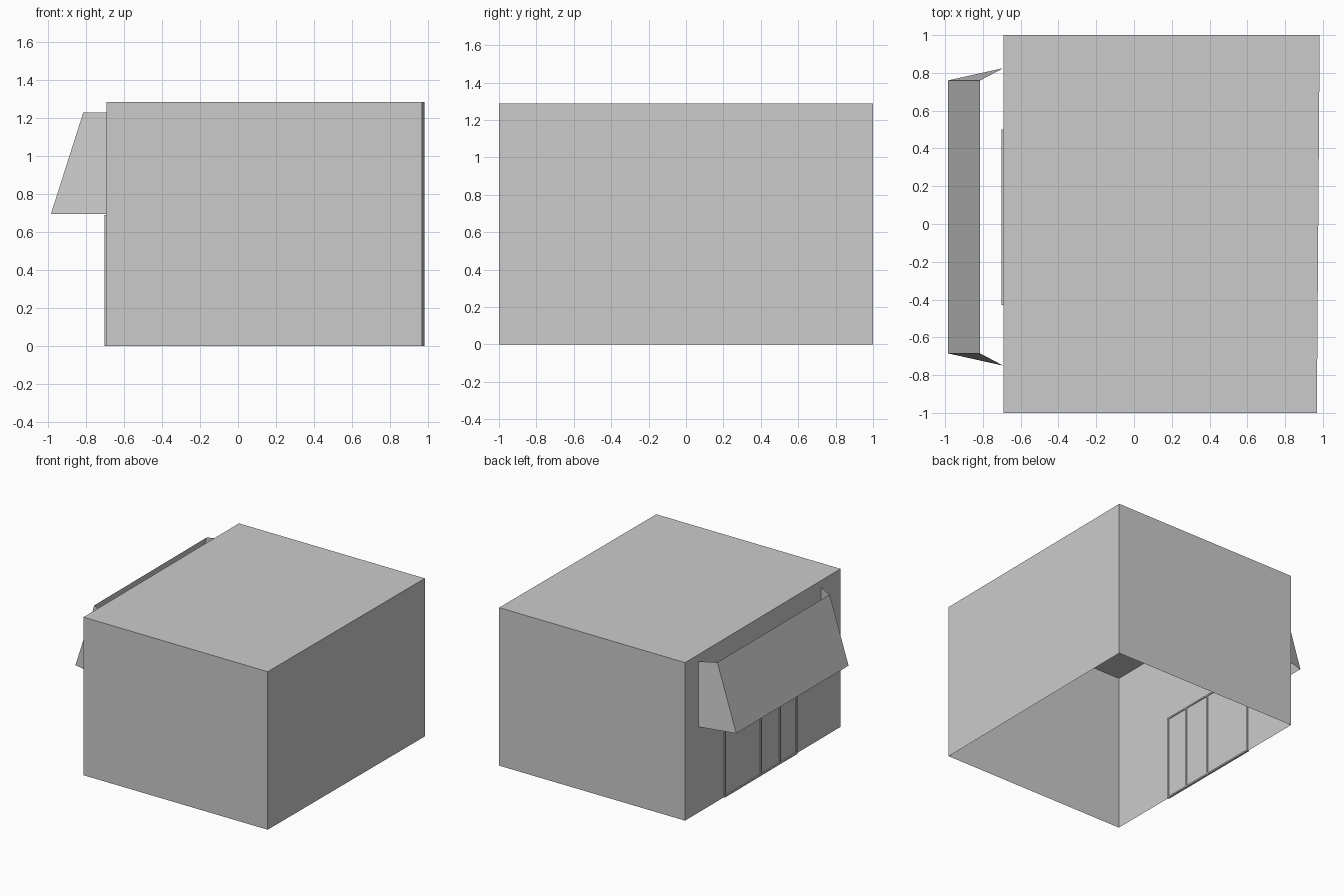
import bpy, bmesh

if "Cube" in bpy.data.objects:
    bpy.data.objects.remove(bpy.data.objects["Cube"])

WALL_X, HEIGHT = -0.692, 1.287


def mesh_object(name, bm):
    bmesh.ops.recalc_face_normals(bm, faces=bm.faces)
    me = bpy.data.meshes.new(name)
    bm.to_mesh(me)
    bm.free()
    ob = bpy.data.objects.new(name, me)
    bpy.context.collection.objects.link(ob)
    return ob


def box(name, lo, hi):
    bm = bmesh.new()
    bmesh.ops.create_cube(bm, size=1)
    for v in bm.verts:
        v.co = [(a + b) / 2 + c * (b - a) for a, b, c in zip(lo, hi, v.co)]
    return mesh_object(name, bm)


# Building shell: walls and flat roof, open underneath, far wall slightly skewed
bm = bmesh.new()
plan = [(WALL_X, -1), (0.968, -1), (0.983, 1), (WALL_X, 1)]
low = [bm.verts.new((x, y, 0)) for x, y in plan]
top = [bm.verts.new((x, y, HEIGHT)) for x, y in plan]
for i in range(4):
    j = (i + 1) % 4
    bm.faces.new((low[i], low[j], top[j], top[i]))
bm.faces.new(top)
mesh_object("building_shell", bm)

# Awning: thin sloped panel with two splayed wings, open above and below
bm = bmesh.new()
path = [(WALL_X, WALL_X, 0.825), (-0.985, -0.815, 0.76),
        (-0.985, -0.815, -0.685), (WALL_X, WALL_X, -0.75)]
pairs = [(bm.verts.new((xb, y, 0.697)), bm.verts.new((xt, y, 1.23)))
         for xb, xt, y in path]
for (a, b), (c, d) in zip(pairs, pairs[1:]):
    bm.faces.new((a, c, d, b))
mesh_object("awning", bm)

# Shopfront frame: shallow upright bars and rails showing on both wall sides
X0, X1, DOOR_H, W = -0.702, -0.685, 0.69, 0.012
for i, y in enumerate((-0.424, -0.212, 0.03, 0.494)):
    box(f"door_upright_{i}", (X0, y - W / 2, 0), (X1, y + W / 2, DOOR_H))
for name, z in (("door_sill", 0), ("door_header", DOOR_H - W)):
    box(name, (X0, -0.43, z), (X1, 0.5, z + W))
